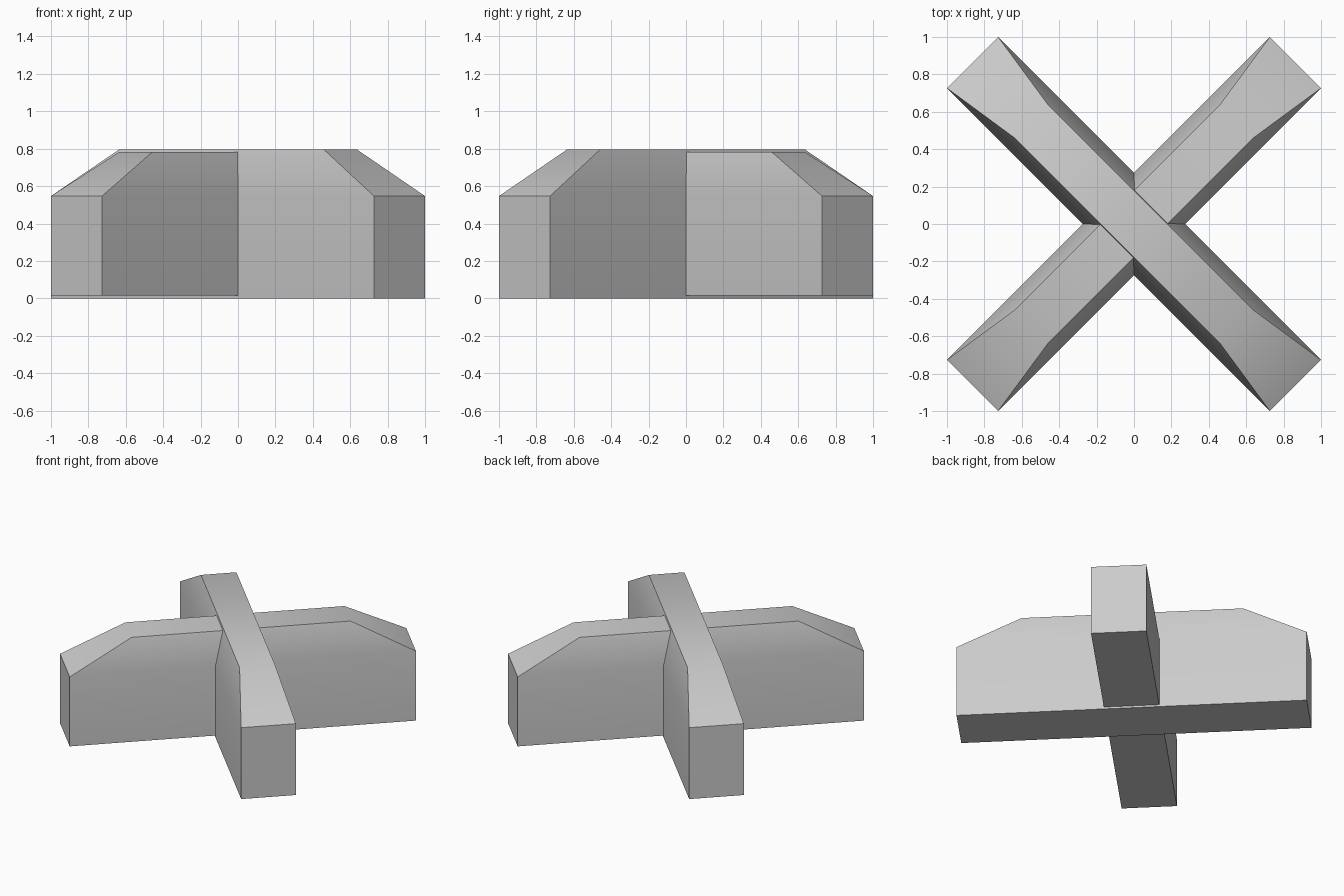
import bpy
import bmesh
from math import radians

cube = bpy.data.objects.get("Cube")
if cube:
    bpy.data.objects.remove(cube, do_unlink=True)

# Single plain grey
GREY = (0.6, 0.6, 0.6, 1.0)
grey = bpy.data.materials.new("plain_grey")
grey.use_nodes = True
grey.diffuse_color = GREY
grey.node_tree.nodes["Principled BSDF"].inputs["Base Color"].default_value = GREY

HALF_LENGTH, HALF_WIDTH = 1.221, 0.193
TOP_LENGTH, TOP_WIDTH = 0.772, 0.125
SHOULDER = 0.547


def beam(name, bottom, top, angle):
    """Upright block with a tapered cap, turned about the centre."""
    bm = bmesh.new()
    levels = [(HALF_LENGTH, HALF_WIDTH, bottom),
              (HALF_LENGTH, HALF_WIDTH, SHOULDER),
              (TOP_LENGTH, TOP_WIDTH, top)]
    rings = [[bm.verts.new((sx * l, sy * w, z))
              for sx, sy in ((-1, -1), (1, -1), (1, 1), (-1, 1))]
             for l, w, z in levels]
    for low, high in zip(rings, rings[1:]):
        for i in range(4):
            j = (i + 1) % 4
            bm.faces.new((low[i], low[j], high[j], high[i]))
    bm.faces.new(reversed(rings[0]))
    bm.faces.new(rings[-1])
    mesh = bpy.data.meshes.new(name)
    bm.to_mesh(mesh)
    bm.free()
    mesh.materials.append(grey)
    obj = bpy.data.objects.new(name, mesh)
    obj.rotation_euler.z = radians(angle)
    bpy.context.collection.objects.link(obj)

    # Soft shading over the shallow bends, crisp main edges
    bpy.ops.object.select_all(action="DESELECT")
    obj.select_set(True)
    bpy.context.view_layer.objects.active = obj
    bpy.ops.object.shade_smooth_by_angle(angle=radians(35))


# Two crossed beams, the second slightly shallower
beam("main_beam", 0.0, 0.797, -45)
beam("cross_beam", 0.015, 0.783, 45)
